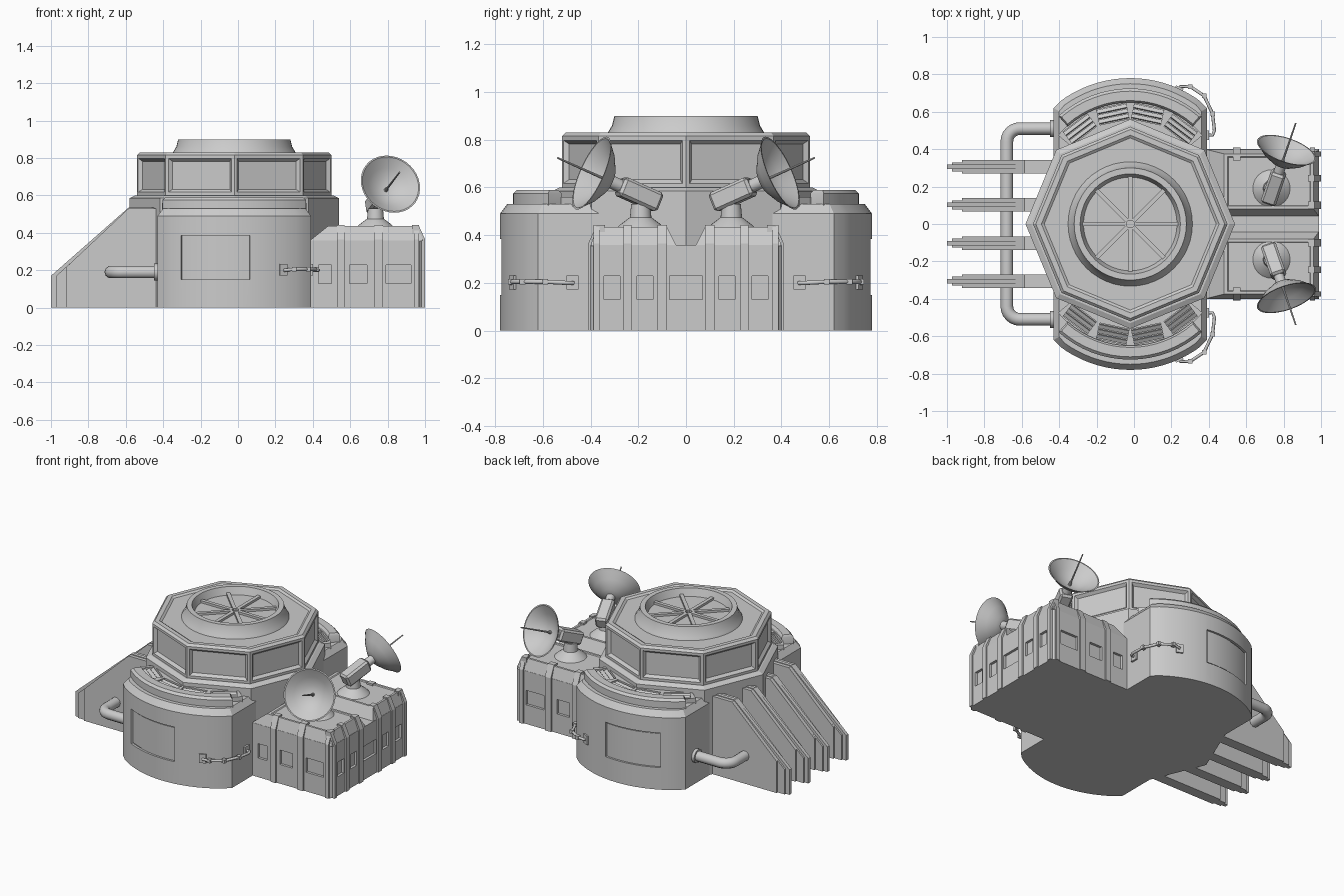
import bpy, bmesh
from math import sin, cos, pi, radians
from mathutils import Vector, Matrix

if "Cube" in bpy.data.objects:
    bpy.data.objects.remove(bpy.data.objects["Cube"])

CX = -0.02   # centre of the tower in x
BY = -0.15   # arc centre of the front bay in y


def finish(name, bm, smooth=False, mirror=False):
    bmesh.ops.remove_doubles(bm, verts=bm.verts, dist=1e-5)
    bmesh.ops.recalc_face_normals(bm, faces=bm.faces)
    me = bpy.data.meshes.new(name)
    bm.to_mesh(me)
    bm.free()
    ob = bpy.data.objects.new(name, me)
    bpy.context.collection.objects.link(ob)
    if smooth:
        select(ob)
        bpy.ops.object.shade_smooth_by_angle(angle=radians(32))
    if mirror:
        mirror_y(ob)
    return ob


def select(ob):
    bpy.ops.object.select_all(action='DESELECT')
    ob.select_set(True)
    bpy.context.view_layer.objects.active = ob


def mirror_y(ob):
    m = ob.modifiers.new("Mirror", 'MIRROR')
    m.use_axis = (False, True, False)


def add_loft(bm, rings):
    vs = [[bm.verts.new(p) for p in r] for r in rings]
    n = len(vs[0])
    for a, b in zip(vs, vs[1:]):
        for i in range(n):
            bm.faces.new((a[i], a[(i + 1) % n], b[(i + 1) % n], b[i]))
    bm.faces.new(vs[0])
    bm.faces.new(vs[-1])


def loft(name, rings, **kw):
    bm = bmesh.new()
    add_loft(bm, rings)
    return finish(name, bm, **kw)


def lathe(name, prof, mat, n=40, **kw):
    return loft(name, [[mat @ Vector((r * cos(2 * pi * i / n), r * sin(2 * pi * i / n), z))
                        for i in range(n)] for r, z in prof], **kw)


def add_box(bm, x0, x1, y0, y1, z0, z1, mat=Matrix()):
    add_loft(bm, [[mat @ Vector(p) for p in ((x0, y0, z), (x1, y0, z), (x1, y1, z), (x0, y1, z))]
                  for z in (z0, z1)])


def arc(r, a0, a1, n, z):
    return [Vector((CX + r * sin(radians(a0 + (a1 - a0) * i / n)),
                    BY - r * cos(radians(a0 + (a1 - a0) * i / n)), z)) for i in range(n + 1)]


def band(r0, r1, a0, a1, z, n=16):
    return arc(r0, a0, a1, n, z) + arc(r1, a1, a0, n, z)


def cut(ob, cutter):
    m = ob.modifiers.new("Cut", 'BOOLEAN')
    m.operation, m.object, m.solver = 'DIFFERENCE', cutter, 'EXACT'
    select(ob)
    bpy.ops.object.modifier_apply(modifier="Cut")
    bpy.data.objects.remove(cutter)


def tube(name, pts, r, mirror=False):
    cu = bpy.data.curves.new(name, 'CURVE')
    cu.dimensions, cu.bevel_depth, cu.bevel_resolution, cu.use_fill_caps = '3D', r, 3, True
    sp = cu.splines.new('POLY')
    sp.points.add(len(pts) - 1)
    for p, q in zip(sp.points, pts):
        p.co = (*q, 1)
    ob = bpy.data.objects.new(name, cu)
    bpy.context.collection.objects.link(ob)
    select(ob)
    bpy.ops.object.convert(target='MESH')
    ob = bpy.context.object
    bpy.ops.object.shade_smooth_by_angle(angle=radians(40))
    if mirror:
        mirror_y(ob)
    return ob


# Octagonal tower: lower core and panelled upper storey
AT = Matrix.Translation((CX, 0, 0))
lathe("tower_core", [(.56, 0), (.56, .585), (.53, .6)], AT, 8)
upper = lathe("tower_upper", [(.515, .59), (.52, .6), (.52, .815), (.505, .83), (.475, .83),
                              (.46, .82), (.2, .82)], AT, 8)
bm = bmesh.new()
bm.from_mesh(upper.data)
bm.normal_update()
walls = [f for f in bm.faces if abs(f.normal.z) < .01]
bmesh.ops.inset_individual(bm, faces=walls, thickness=.024, depth=0)
bmesh.ops.inset_individual(bm, faces=walls, thickness=.022, depth=-.018)
bm.to_mesh(upper.data)
bm.free()

# Round roof hatch with spokes
lathe("roof_hatch", [(.335, .815), (.325, .835), (.31, .86), (.3, .9), (.268, .9), (.25, .85), (0, .85)],
      AT, 48, smooth=True)
bm = bmesh.new()
for k in range(8):
    add_box(bm, .02, .255, -.012, .012, .845, .865, AT @ Matrix.Rotation(k * pi / 4, 4, 'Z'))
finish("hatch_spokes", bm)

# Curved side bays with chamfered top and recessed window


def bay_ring(d, z):
    w = .41 - d
    return ([Vector((CX - w, -.25, z)), Vector((CX - w, -.62 + d * .6, z))]
            + arc(.63 - d, -36, 36, 18, z)
            + [Vector((CX + w, -.62 + d * .6, z)), Vector((CX + w, -.25, z))])


bay = loft("side_bay", [bay_ring(0, 0), bay_ring(0, .49), bay_ring(.03, .53)], smooth=True)
cut(bay, loft("window_cutter", [band(.616, .7, -27, 7.6, z) for z in (.15, .385)]))
mirror_y(bay)
loft("bay_window_pane", [band(.60, .621, -26.2, 6.8, z) for z in (.158, .377)], mirror=True, smooth=True)

# Roof ridge and louvred vent deck on each bay
loft("bay_ridge", [band(.50, .575, -42, 42, .52), band(.50, .575, -42, 42, .575),
                   band(.51, .56, -41, 41, .59)], mirror=True, smooth=True)
deck = loft("vent_deck", [band(.36, .505, -50, 50, .51), band(.36, .505, -50, 50, .56)])
cb, sb = bmesh.new(), bmesh.new()
for a in (-37, -12, 12, 37):
    m = Matrix.Translation((CX, BY, 0)) @ Matrix.Rotation(radians(a), 4, 'Z')
    add_box(cb, -.08, .08, -.49, -.405, .535, .6, m)
    for k in range(3):
        tilt = m @ Matrix.Translation((0, -.475 + k * .027, .546)) @ Matrix.Rotation(radians(30), 4, 'X')
        add_box(sb, -.08, .08, -.011, .011, -.004, .004, tilt)
cut(deck, finish("vent_cutter", cb))
mirror_y(deck)
finish("vent_slats", sb, mirror=True)

# Annex: base block with recessed windows
base = loft("annex_base", [[Vector(p + (z,)) for p in ((.35, -.4), (.97, -.4), (.99, -.38), (.99, .38),
                                                      (.97, .4), (.35, .4))] for z in (0, .36)])
bm = bmesh.new()
for y0, y1 in ((-.343, -.276), (-.205, -.138), (-.07, .07), (.138, .205), (.276, .343)):
    add_box(bm, .973, 1.1, y0, y1, .13, .228)
for x0, x1 in ((.43, .5), (.595, .69), (.79, .925)):
    for s in (-1, 1):
        add_box(bm, x0, x1, *sorted((s * .383, s * .5)), .13, .228)
cut(base, finish("annex_window_cutter", bm))

# Annex: twin sloped roofs


def rect(x0, x1, y0, y1, z):
    return [Vector(p) for p in ((x0, y0, z), (x1, y0, z), (x1, y1, z), (x0, y1, z))]


loft("annex_roof", [rect(.38, .99, -.4, -.04, .355), rect(.48, .96, -.375, -.08, .435),
                    rect(.5, .945, -.36, -.095, .435), rect(.505, .94, -.355, -.1, .43)], mirror=True)

# Annex: pilasters that follow the wall and roof slope
PROF = ((-.06, 0), (.01, 0), (.01, .365), (-.025, .442), (-.06, .442))
bm = bmesh.new()
for a, b in ((.08, .12), (.228, .263), (.362, .388)):
    add_loft(bm, [[Vector((.99 + u, -y, z)) for u, z in PROF] for y in (a, b)])
for a, b in ((.53, .57), (.73, .775), (.94, .968)):
    add_loft(bm, [[Vector((x, -.4 - u, z)) for u, z in PROF] for x in (a, b)])
finish("annex_pilasters", bm, mirror=True)

# Satellite dishes: pedestal, housing, bowl and feed rod
lathe("dish_pedestal", [(.1, .43), (.085, .445), (.045, .475), (.04, .53)],
      Matrix.Translation((.735, -.19, 0)), 24, mirror=True, smooth=True)
d = Vector((.30, -.87, .39)).normalized()
DM = Matrix.Translation((.815, -.395, .66)) @ d.to_track_quat('Z', 'Y').to_matrix().to_4x4()
lathe("dish_bowl", [(0, -.095), (.06, -.081), (.115, -.046), (.15, -.012), (.166, 0), (.158, 0),
                    (.11, -.04), (.06, -.07), (0, -.082)], DM, 36, mirror=True, smooth=True)
lathe("dish_neck", [(.028, -.16), (.028, -.085)], DM, 16, mirror=True, smooth=True)
lathe("dish_feed_rod", [(.012, -.085), (.006, -.05), (.004, .15), (.004, .165)], DM, 10, mirror=True)
bm = bmesh.new()
add_box(bm, -.042, .042, -.042, .042, -.32, -.135, DM)
bmesh.ops.bevel(bm, geom=bm.edges[:], offset=.012, segments=1, affect='EDGES')
finish("dish_housing", bm, mirror=True)

# Buttress fins: three stepped plates each
for i, y in enumerate((-.305, -.1025, .1025, .305)):
    bm = bmesh.new()
    for h, x, zt in ((.012, -1, .535), (.024, -.972, .515), (.036, -.92, .53)):
        prof = ((-.38, 0), (x, 0), (x, .17 if h < .03 else .215), (-.585, zt), (-.38, zt))
        add_loft(bm, [[Vector((px, y + s * h, pz)) for px, pz in prof] for s in (-1, 1)])
    finish("buttress_fin_%d" % (i + 1), bm)

# Pipe running through the fins, with end flanges
half = [(-.38, -.51, .19)] + [(-.61 - .07 * sin(t * pi / 12), -.44 - .07 * cos(t * pi / 12), .19)
                              for t in range(7)]
tube("coolant_pipe", half + [(x, -y, z) for x, y, z in reversed(half)], .034)
lathe("pipe_flange", [(.045, -.45), (.045, -.425)],
      Matrix.Translation((0, -.51, .19)) @ Matrix.Rotation(pi / 2, 4, 'Y'), 24, smooth=True, mirror=True)
bpy.data.objects["pipe_flange"].location.x = 0

# Thin rail around each bay corner, with wall brackets
tube("bay_rail", [(.24, -.69, .2), (.25, -.735, .2), (.3, -.735, .205), (.375, -.685, .205),
                  (.42, -.59, .205), (.43, -.5, .2), (.42, -.475, .2), (.38, -.475, .2)], .009, True)
bm = bmesh.new()
add_box(bm, -.022, .022, -.64, -.62, .172, .232,
        Matrix.Translation((CX, BY, 0)) @ Matrix.Rotation(radians(24.5), 4, 'Z'))
add_box(bm, .38, .402, -.5, -.45, .172, .232)
for x, y in ((.3, -.735), (.375, -.685), (.42, -.59)):
    add_box(bm, x - .012, x + .012, y - .012, y + .012, .193, .217)
finish("rail_brackets", bm, mirror=True)
